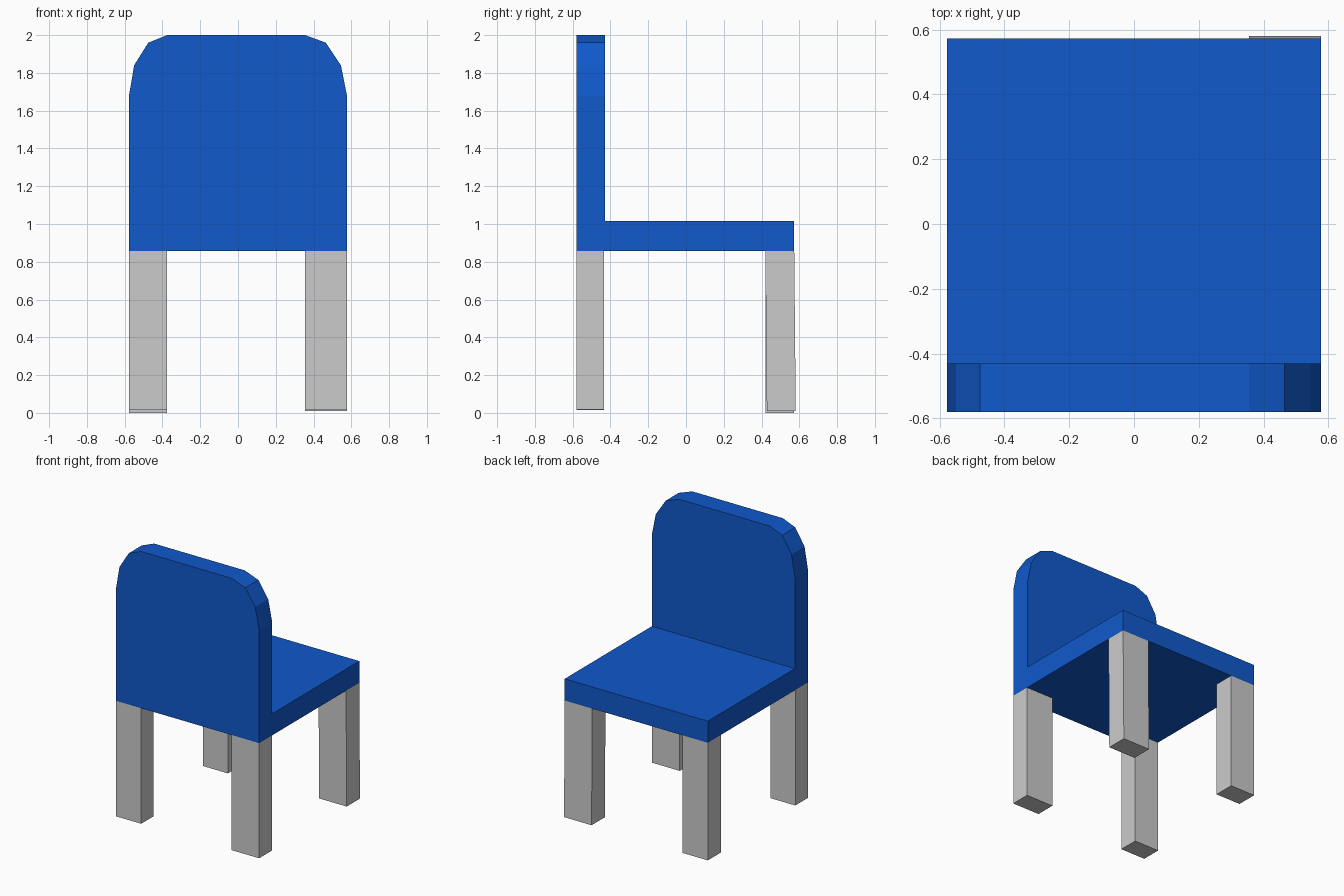
import bpy, bmesh
from mathutils import Vector

if "Cube" in bpy.data.objects:
    bpy.data.objects.remove(bpy.data.objects["Cube"])

W = 0.577                    # half width
BACK, INNER, EDGE = -0.58, -0.43, 0.573   # y of rear face, backrest inside, seat edge
SEAT_LOW, SEAT_TOP = 0.857, 1.015

blue = bpy.data.materials.new("blue_plastic")
blue.diffuse_color = (0.005, 0.1, 0.6, 1)
blue.use_nodes = True
blue.node_tree.nodes["Principled BSDF"].inputs["Base Color"].default_value = blue.diffuse_color


def finish(name, bm, material=None):
    bmesh.ops.recalc_face_normals(bm, faces=bm.faces)
    mesh = bpy.data.meshes.new(name)
    bm.to_mesh(mesh)
    bm.free()
    if material:
        mesh.materials.append(material)
    obj = bpy.data.objects.new(name, mesh)
    bpy.context.collection.objects.link(obj)
    return obj


# Backrest with faceted round top, and the seat pulled out of its lower part
profile = [(-W, SEAT_LOW), (W, SEAT_LOW), (W, 1.68), (0.545, 1.84), (0.465, 1.96),
           (0.355, 2.0), (-0.375, 2.0), (-0.475, 1.96), (-0.55, 1.84), (-W, 1.68)]
bm = bmesh.new()
face = bm.faces.new([bm.verts.new((x, BACK, z)) for x, z in profile])
ext = bmesh.ops.extrude_face_region(bm, geom=[face], use_keep_orig=True)
bmesh.ops.translate(bm, vec=(0, INNER - BACK, 0),
                    verts=[g for g in ext["geom"] if isinstance(g, bmesh.types.BMVert)])
bmesh.ops.bisect_plane(bm, geom=bm.verts[:] + bm.edges[:] + bm.faces[:],
                       plane_co=(0, 0, SEAT_TOP), plane_no=(0, 0, 1))
bmesh.ops.recalc_face_normals(bm, faces=bm.faces)
lower = [f for f in bm.faces if f.normal.y > 0.9 and f.calc_center_median().z < SEAT_TOP]
pulled = bmesh.ops.extrude_discrete_faces(bm, faces=lower)["faces"]
for f in pulled:
    bmesh.ops.translate(bm, verts=f.verts[:], vec=(0, EDGE - INNER, 0))
bmesh.ops.remove_doubles(bm, verts=bm.verts, dist=0.0001)
finish("seat_and_backrest", bm, blue)


# Square legs, with slightly uneven feet
def leg(name, x0, x1, y0, y1, foot, lean=0.0):
    bm = bmesh.new()
    bmesh.ops.create_cube(bm, size=1)
    for v in bm.verts:
        low = v.co.z < 0
        v.co = Vector((x0 if v.co.x < 0 else x1,
                       (y0 if v.co.y < 0 else y1) + (lean if low else 0),
                       foot if low else SEAT_LOW))
    finish(name, bm)


leg("left_backrest_leg", -W, -0.375, BACK, -0.435, 0.015)
leg("right_backrest_leg", 0.355, W, BACK, -0.435, 0.018)
leg("left_seat_leg", -W, -0.375, 0.42, EDGE, 0.0)
leg("right_seat_leg", 0.355, W, 0.42, EDGE, 0.01, 0.008)
